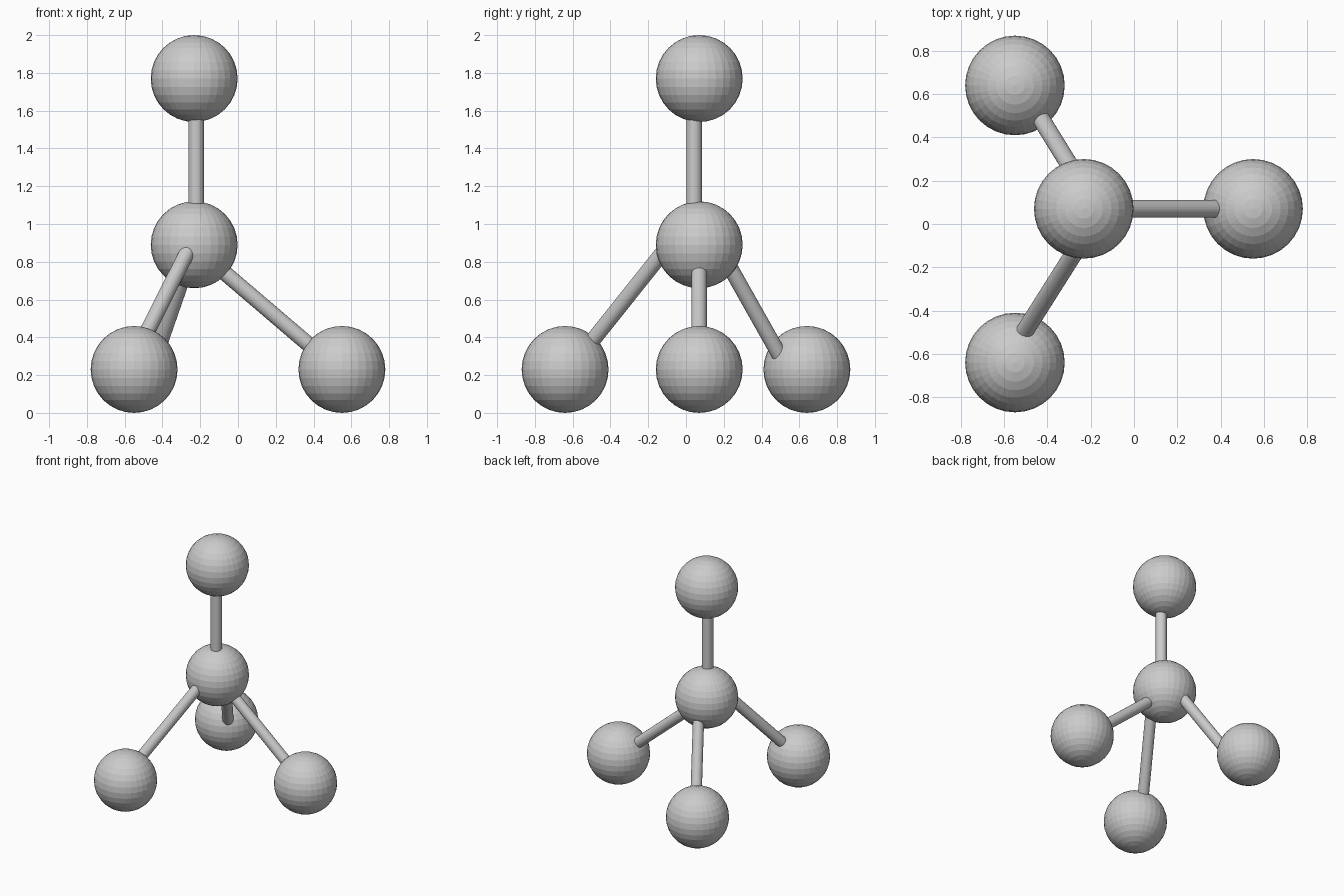
import bpy
from mathutils import Vector

if "Cube" in bpy.data.objects:
    bpy.data.objects.remove(bpy.data.objects["Cube"])

BALL_R = 0.23
ROD_R = 0.041


def ball(name, centre):
    bpy.ops.mesh.primitive_uv_sphere_add(segments=32, ring_count=16,
                                         radius=BALL_R, location=centre)
    bpy.context.object.name = name


def rod(name, a, b, extend=0.1):
    """Cylinder through a and b, lengthened so both ends sink into the balls."""
    a, b = Vector(a), Vector(b)
    d = (b - a).normalized()
    a, b = a - d * extend, b + d * extend
    bpy.ops.mesh.primitive_cylinder_add(vertices=32, radius=ROD_R,
                                        depth=(b - a).length, location=(a + b) / 2)
    ob = bpy.context.object
    ob.name = name
    ob.rotation_euler = d.to_track_quat('Z', 'Y').to_euler()


# Balls: one centre, one above, three feet
ball("centre_ball", (-0.232, 0.07, 0.89))
ball("top_ball", (-0.232, 0.07, 1.77))
ball("right_foot_ball", (0.55, 0.07, 0.23))
ball("front_foot_ball", (-0.55, -0.64, 0.23))
ball("back_foot_ball", (-0.55, 0.64, 0.23))

# Connecting rods, given by the points where they enter the balls
rod("top_rod", (-0.222, 0.043, 1.11), (-0.222, 0.043, 1.55))
rod("right_rod", (-0.071, 0.07, 0.742), (0.367, 0.07, 0.368))
rod("front_rod", (-0.28, -0.14, 0.828), (-0.487, -0.467, 0.418))
rod("back_rod", (-0.275, 0.235, 0.767), (-0.42, 0.47, 0.35))
